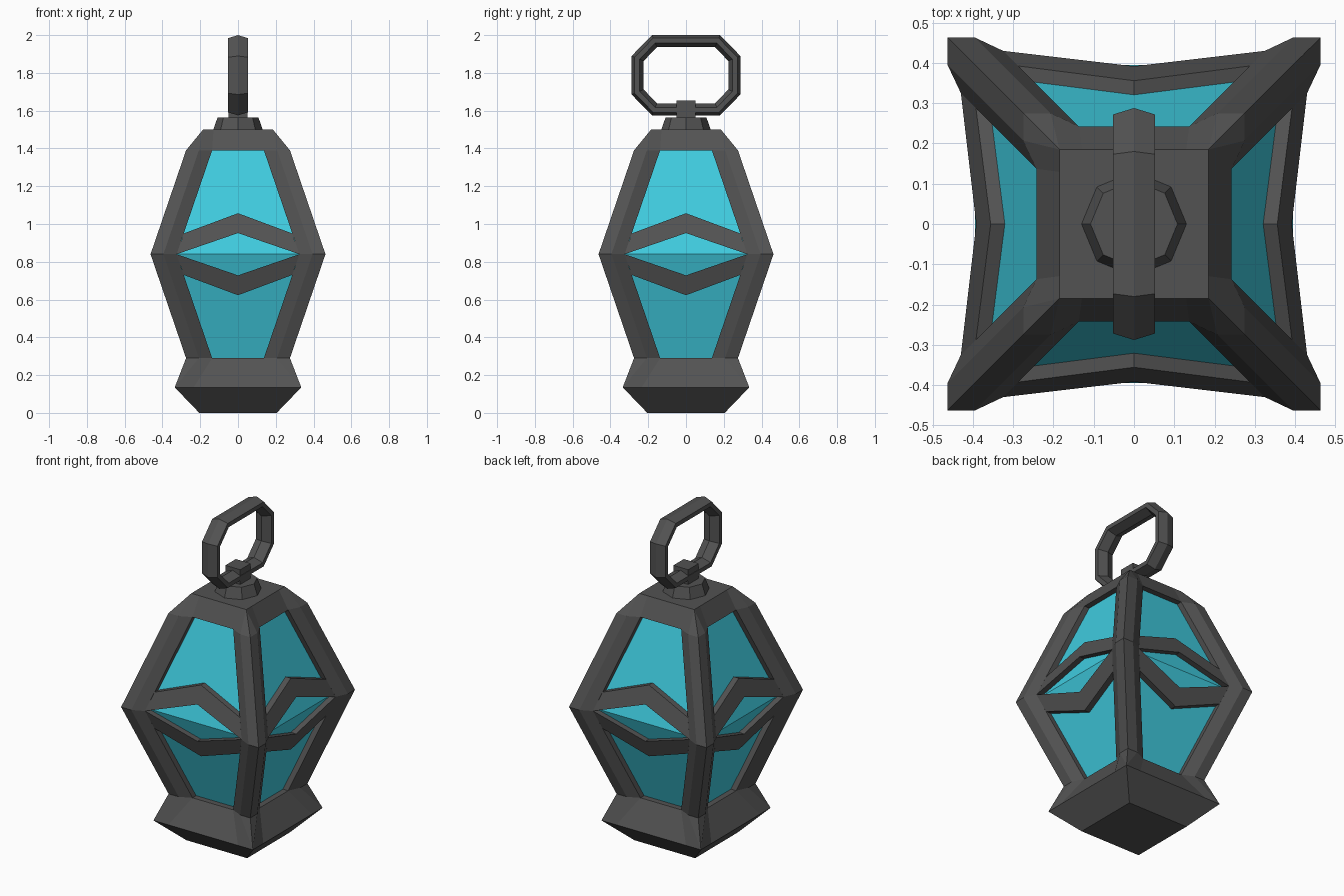
import bpy, bmesh, math
from mathutils import Matrix

cube = bpy.data.objects.get("Cube")
if cube:
    bpy.data.objects.remove(cube)


def material(name, color):
    m = bpy.data.materials.new(name)
    m.use_nodes = True
    m.diffuse_color = color
    bsdf = m.node_tree.nodes["Principled BSDF"]
    bsdf.inputs["Base Color"].default_value = color
    bsdf.inputs["Roughness"].default_value = 0.7
    return m


METAL = material("dark_grey_metal", (0.085, 0.085, 0.085, 1))
GLASS = material("cyan_glass", (0.05, 0.60, 0.74, 1))


def finish(bm, name, mat):
    bmesh.ops.remove_doubles(bm, verts=bm.verts, dist=0.0005)
    bmesh.ops.recalc_face_normals(bm, faces=bm.faces)
    mesh = bpy.data.meshes.new(name)
    bm.to_mesh(mesh)
    bm.free()
    mesh.materials.append(mat)
    obj = bpy.data.objects.new(name, mesh)
    bpy.context.collection.objects.link(obj)
    return obj


def loft(name, loops, mat, closed=False):
    """Skin a series of equal-length point loops, capped unless closed."""
    bm = bmesh.new()
    rows = [[bm.verts.new(p) for p in loop] for loop in loops]
    pairs = list(zip(rows, rows[1:]))
    if closed:
        pairs.append((rows[-1], rows[0]))
    else:
        bm.faces.new(rows[0])
        bm.faces.new(rows[-1])
    for a, b in pairs:
        for i in range(len(a)):
            j = (i + 1) % len(a)
            bm.faces.new((a[i], a[j], b[j], b[i]))
    return finish(bm, name, mat)


def turned(points, k):
    rot = Matrix.Rotation(k * math.pi / 2, 3, "Z")
    return [tuple(rot @ Matrix.Translation(p).translation) for p in points]


def around(points):
    return [p for k in range(4) for p in turned(points, k)]


# Shared dimensions: body half widths and heights
LOW, MID, HIGH = 0.29, 0.84, 1.39
NARROW, WIDE = 0.275, 0.463
RECESS, DEPTH = 0.033, 0.035


def corner(h, z):
    """Chamfered outer profile of one corner post."""
    a, b, c = h - 0.138, h - 0.068, h - RECESS
    return [(c, a, z), (h, b, z), (h, h, z), (b, h, z), (a, c, z)]


def square(h, z):
    """Plain square corner with the same point count as a post profile."""
    m = h * 0.7
    return [(h, m, z), (h, h, z), (h, h, z), (h, h, z), (m, h, z)]


# Base and roof blend from plain squares to the post outline
loft("base", [around(square(0.205, 0)), around(square(0.335, 0.135)),
              around(corner(NARROW, LOW))], METAL)
loft("roof", [around(corner(NARROW, HIGH)), around(square(0.185, 1.5))], METAL)


# Bent corner posts
def post_section(h, z):
    a, d = h - 0.138, h - RECESS - DEPTH - 0.008
    return [(d, a, z)] + corner(h, z) + [(a, d, z)]


for k in range(4):
    loft("corner_post_%d" % (k + 1),
         [turned(post_section(h, z), k)
          for h, z in ((NARROW, LOW), (WIDE, MID), (NARROW, HIGH))], METAL)

# Glass body behind the frame
INSET = RECESS + DEPTH
loft("glass_body", [around([(h - INSET, h - INSET, z)])
                    for h, z in ((NARROW, LOW), (WIDE, MID), (NARROW, HIGH))], GLASS)


# Chevron rails framing a diamond window on every side
def rail_section(x, outer, inner, flip):
    points = []
    for rise, back in ((outer, 0), (inner, 0), (inner, DEPTH + 0.008), (outer, DEPTH + 0.008)):
        y = WIDE - RECESS - rise * (WIDE - NARROW) / (HIGH - MID) - back
        points.append((x, y, MID + flip * rise))
    return points


for k in range(4):
    for flip, label in ((1, "upper"), (-1, "lower")):
        sections = [[(-0.287, -0.325), 0.11, 0.0], [(0, 0), 0.217, 0.112],
                    [(0.287, 0.325), 0.11, 0.0]]
        loops = []
        for (x_out, x_in), outer, inner in sections:
            loop = rail_section(0, outer, inner, flip)
            xs = (x_out, x_in, x_in, x_out)
            loops.append(turned([(x, p[1], p[2]) for x, p in zip(xs, loop)], k))
        loft("%s_rail_%d" % (label, k + 1), loops, METAL)


# Octagonal knob on the roof
def octagon(r, z):
    return [(r * math.cos(i * math.pi / 4), r * math.sin(i * math.pi / 4), z) for i in range(8)]


loft("knob", [octagon(0.132, 1.495), octagon(0.108, 1.565)], METAL)


# Carrying ring: stretched octagon with a six-sided section
def ring_loop(x, inset):
    a, b = 0.288 - inset, 0.2125 - inset
    c, d = 0.18 - 0.41 * inset, 0.102 - 0.41 * inset
    outline = [(a, d), (c, b), (-c, b), (-a, d), (-a, -d), (-c, -b), (c, -b), (a, -d)]
    return [(x, y, 1.7875 + z) for y, z in outline]


section = [(0, 0), (0.052, 0.016), (0.052, 0.042), (0, 0.064), (-0.052, 0.042), (-0.052, 0.016)]
loft("carrying_ring", [ring_loop(x, inset) for x, inset in section], METAL, closed=True)

# Clasp joining ring and knob
loft("ring_clasp", [around([(0.05, 0.05, z)]) for z in (1.55, 1.655)], METAL)
